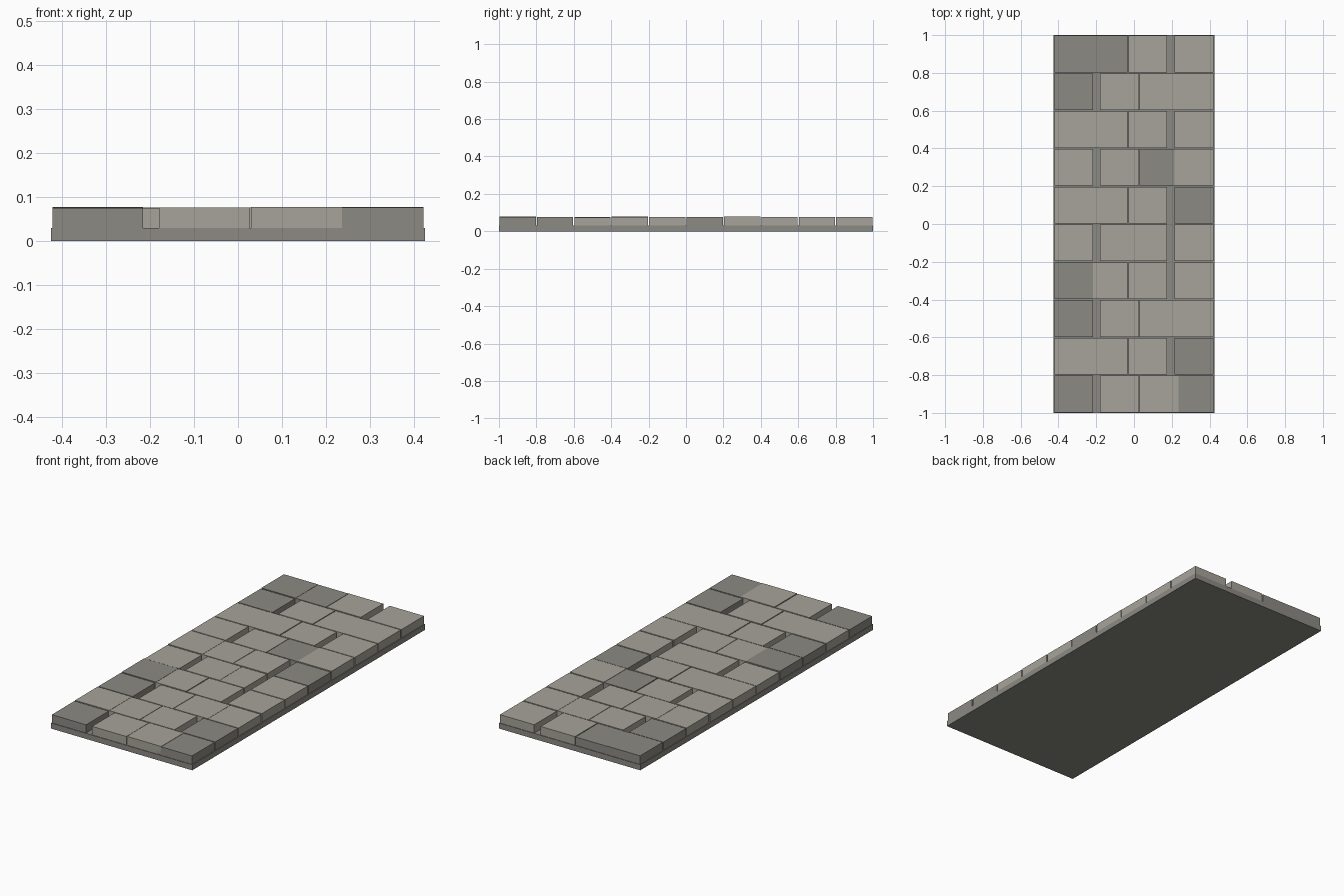
import bpy

if "Cube" in bpy.data.objects:
    bpy.data.objects.remove(bpy.data.objects["Cube"])


def material(name, rgb):
    m = bpy.data.materials.new(name)
    m.diffuse_color = (*rgb, 1)
    m.use_nodes = True
    m.node_tree.nodes["Principled BSDF"].inputs["Base Color"].default_value = m.diffuse_color
    return m


LIGHT = material("light_stone", (0.38, 0.37, 0.32))
DARK = material("dark_stone", (0.26, 0.255, 0.23))


def box(name, x0, x1, y0, y1, z0, z1, mat):
    bpy.ops.mesh.primitive_cube_add(
        size=1, location=((x0 + x1) / 2, (y0 + y1) / 2, (z0 + z1) / 2))
    ob = bpy.context.object
    ob.name = name
    ob.scale = (x1 - x0, y1 - y0, z1 - z0)
    bpy.ops.object.transform_apply(location=False, rotation=False, scale=True)
    ob.data.materials.append(mat)
    return ob


# Base slab
box("base_slab", -0.425, 0.425, -1, 1, 0, 0.03, DARK)

# Left edges of the four stones in each alternating course
COURSE_A = (-0.422, -0.18, 0.03, 0.215)
COURSE_B = (-0.422, -0.24, -0.03, 0.215)
MIXED = (-0.422, -0.18, -0.03, 0.215)
WIDTH = 0.206

# Dark stones as (row, column), and slightly raised ones where stones overlap
DARK_STONES = {(0, 0), (0, 3), (1, 3), (2, 0), (3, 0), (5, 3),
               (6, 2), (8, 0), (9, 0), (9, 1)}
RAISED = {(0, 2), (3, 0), (6, 3)}

# Paving stones, ten courses from front to back
for row in range(10):
    starts = MIXED if row == 4 else (COURSE_B if row % 2 else COURSE_A)
    y0 = -1 + 0.2 * row
    for col, x0 in enumerate(starts):
        top = 0.075 + 0.0006 * ((row * 3 + col * 2) % 4)
        if (row, col) in RAISED:
            top = 0.078
        mat = DARK if (row, col) in DARK_STONES else LIGHT
        box(f"paving_stone_{row}_{col}", x0, x0 + WIDTH,
            y0 + 0.003, y0 + 0.197, 0.029, top, mat)
